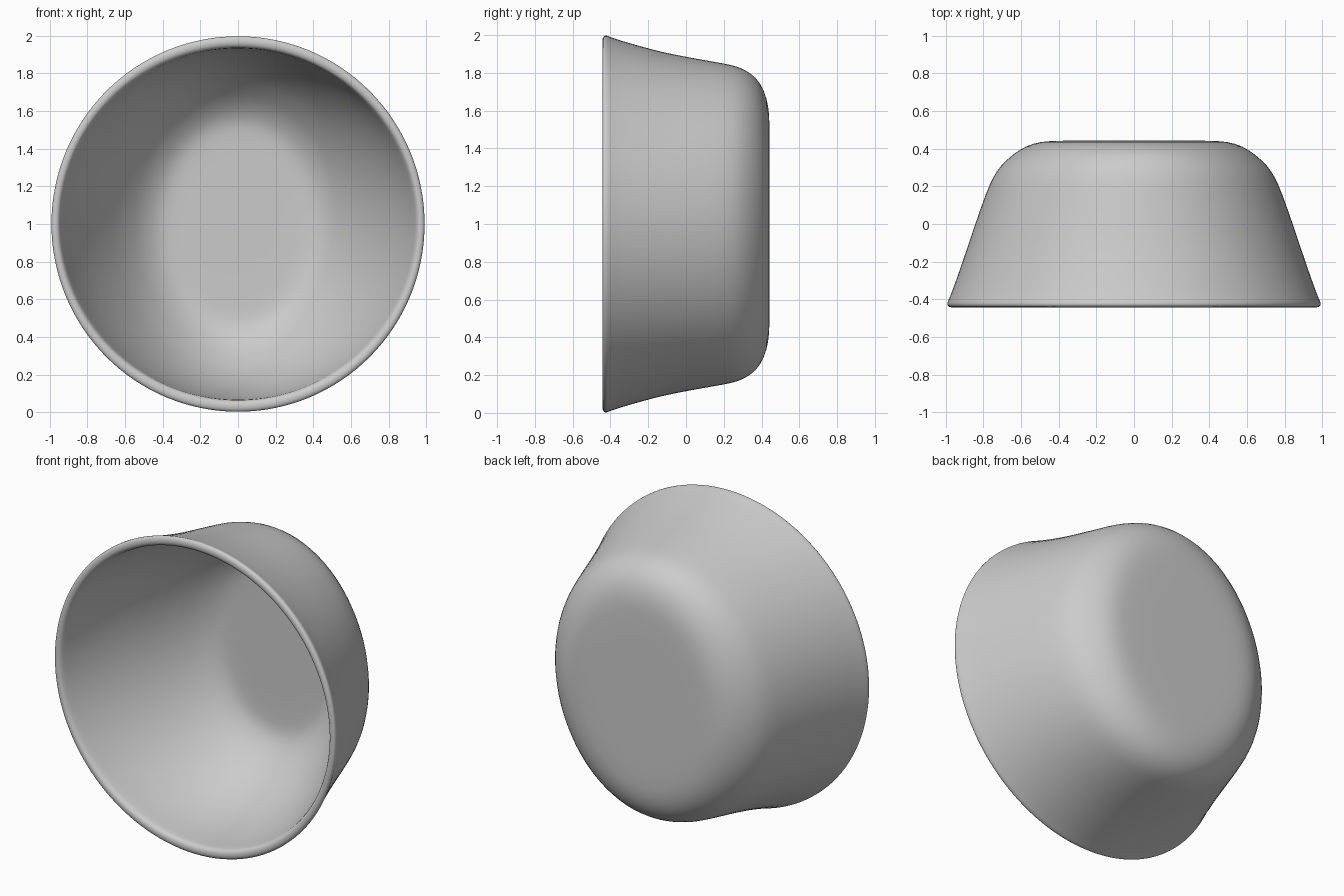
import bpy, bmesh, math

SEG = 64
# Rings (y, half width in x, half height in z): outside back centre -> rim -> inside floor centre
outer = [(0.443, 0.20, 0.27), (0.443, 0.40, 0.53), (0.438, 0.50, 0.62),
         (0.415, 0.575, 0.71), (0.37, 0.645, 0.78), (0.31, 0.71, 0.82),
         (0.25, 0.75, 0.842), (0.17, 0.785, 0.856), (0.0, 0.845, 0.886),
         (-0.13, 0.888, 0.912), (-0.27, 0.936, 0.95), (-0.37, 0.972, 0.98)]
rim = [(-0.41, 0.99, 0.995), (-0.43, 0.996, 1.003), (-0.443, 0.982, 0.985),
       (-0.443, 0.962, 0.957), (-0.43, 0.948, 0.938), (-0.40, 0.938, 0.935)]
inner = [(-0.27, 0.89, 0.93), (-0.13, 0.825, 0.905), (0.0, 0.755, 0.87),
         (0.12, 0.68, 0.815), (0.20, 0.625, 0.765), (0.26, 0.575, 0.715),
         (0.31, 0.53, 0.67), (0.35, 0.48, 0.62), (0.38, 0.43, 0.57),
         (0.395, 0.38, 0.52), (0.40, 0.32, 0.45), (0.40, 0.16, 0.22)]

bm = bmesh.new()


def ring(y, rx, rz):
    return [bm.verts.new((rx * math.cos(2 * math.pi * i / SEG), y,
                          1 + rz * math.sin(2 * math.pi * i / SEG))) for i in range(SEG)]


# Bowl wall
rings = [ring(*r) for r in outer + rim + inner]
for a, b in zip(rings, rings[1:]):
    for i in range(SEG):
        j = (i + 1) % SEG
        bm.faces.new((a[i], a[j], b[j], b[i]))

# Back and floor centres
for r, y in ((rings[0], outer[0][0]), (rings[-1], inner[-1][0])):
    c = bm.verts.new((0, y, 1))
    for i in range(SEG):
        bm.faces.new((c, r[i], r[(i + 1) % SEG]))

bmesh.ops.recalc_face_normals(bm, faces=bm.faces)
for f in bm.faces:
    f.smooth = True
mesh = bpy.data.meshes.new("bowl")
bm.to_mesh(mesh)
bm.free()
bowl = bpy.data.objects.new("bowl", mesh)
bpy.context.collection.objects.link(bowl)
sub = bowl.modifiers.new("smooth", 'SUBSURF')
sub.levels = sub.render_levels = 1
